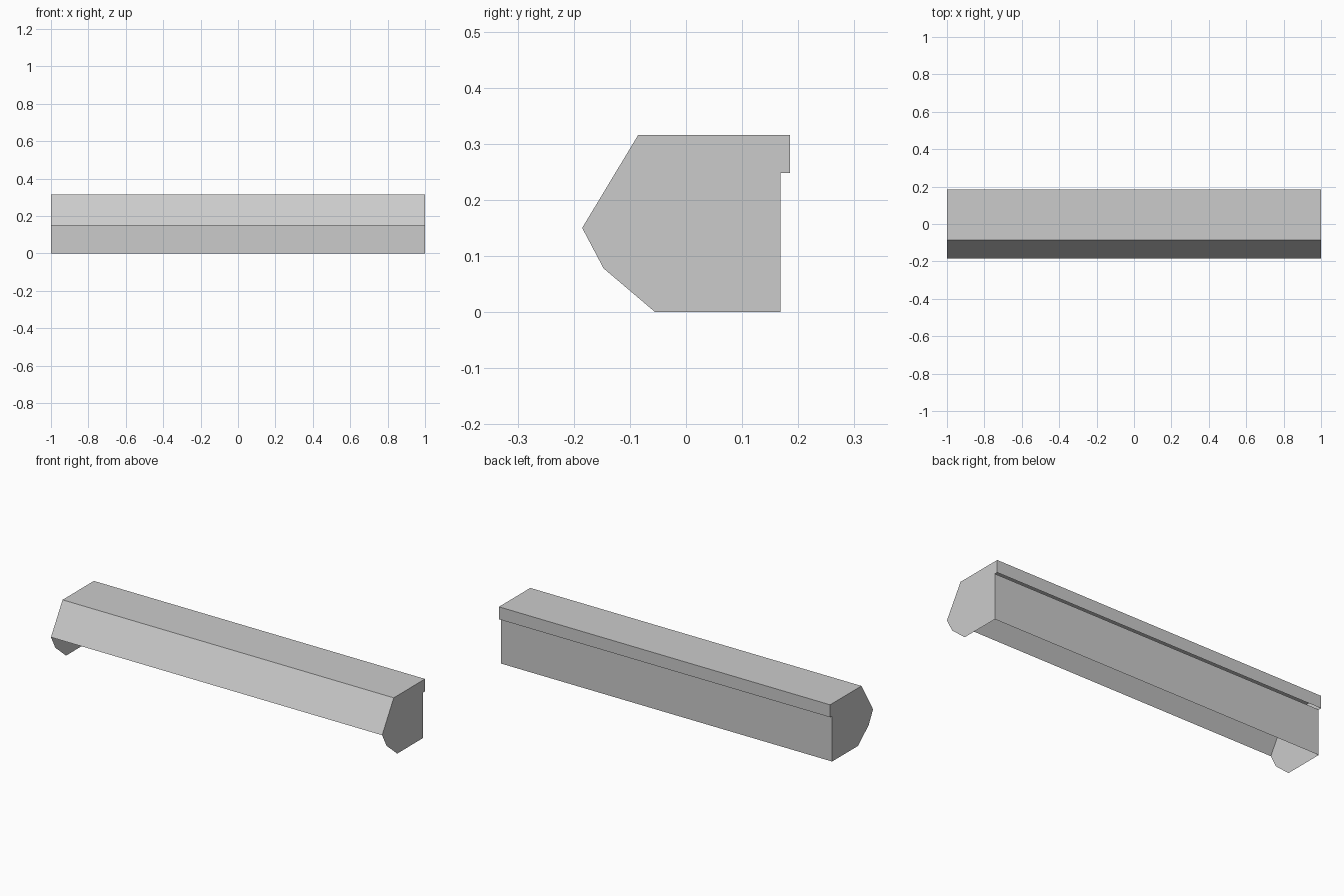
import bpy
import bmesh

default_cube = bpy.data.objects.get("Cube")
if default_cube:
    bpy.data.objects.remove(default_cube, do_unlink=True)

metal = bpy.data.materials.new("light_grey_metal")
metal.use_nodes = True
grey = (0.6, 0.6, 0.6, 1.0)
metal.diffuse_color = grey
metal.node_tree.nodes["Principled BSDF"].inputs["Base Color"].default_value = grey

HALF = 1.0

# Shared corners of the cross-section, as (y, z)
nose = (-0.185, 0.15)
top_front = (-0.085, 0.316)
top_back = (0.185, 0.316)
lip_bottom = (0.185, 0.248)
back_top = (0.168, 0.248)
back_bottom = (0.168, 0.0)
foot_front = (-0.055, 0.0)
chin = (-0.147, 0.078)


def finish(name, bm):
    mesh = bpy.data.meshes.new(name)
    bm.to_mesh(mesh)
    bm.free()
    mesh.materials.append(metal)
    obj = bpy.data.objects.new(name, mesh)
    bpy.context.collection.objects.link(obj)


def folded_sheet(name, profile):
    """Sheet metal bent along a profile and running the full length."""
    bm = bmesh.new()
    rows = [[bm.verts.new((x, y, z)) for x in (-HALF, HALF)] for y, z in profile]
    for a, b in zip(rows, rows[1:]):
        bm.faces.new((a[0], a[1], b[1], b[0]))
    finish(name, bm)


def end_plate(name, side, outline):
    """Flat plate closing one end, facing outward."""
    points = outline if side > 0 else outline[::-1]
    bm = bmesh.new()
    bm.faces.new([bm.verts.new((side * HALF, y, z)) for y, z in points])
    finish(name, bm)


# Sloped front, flat top and rear lip bent from one sheet
folded_sheet("hood_cover", [nose, top_front, top_back, lip_bottom])

# Rear panel, leaving a narrow slot under the lip
folded_sheet("back_panel", [back_top, back_bottom])

# End plates reach below the open underside
outline = [nose, chin, foot_front, back_bottom, back_top, lip_bottom, top_back, top_front]
for name, side in (("left_end_plate", 1), ("right_end_plate", -1)):
    end_plate(name, side, outline)
